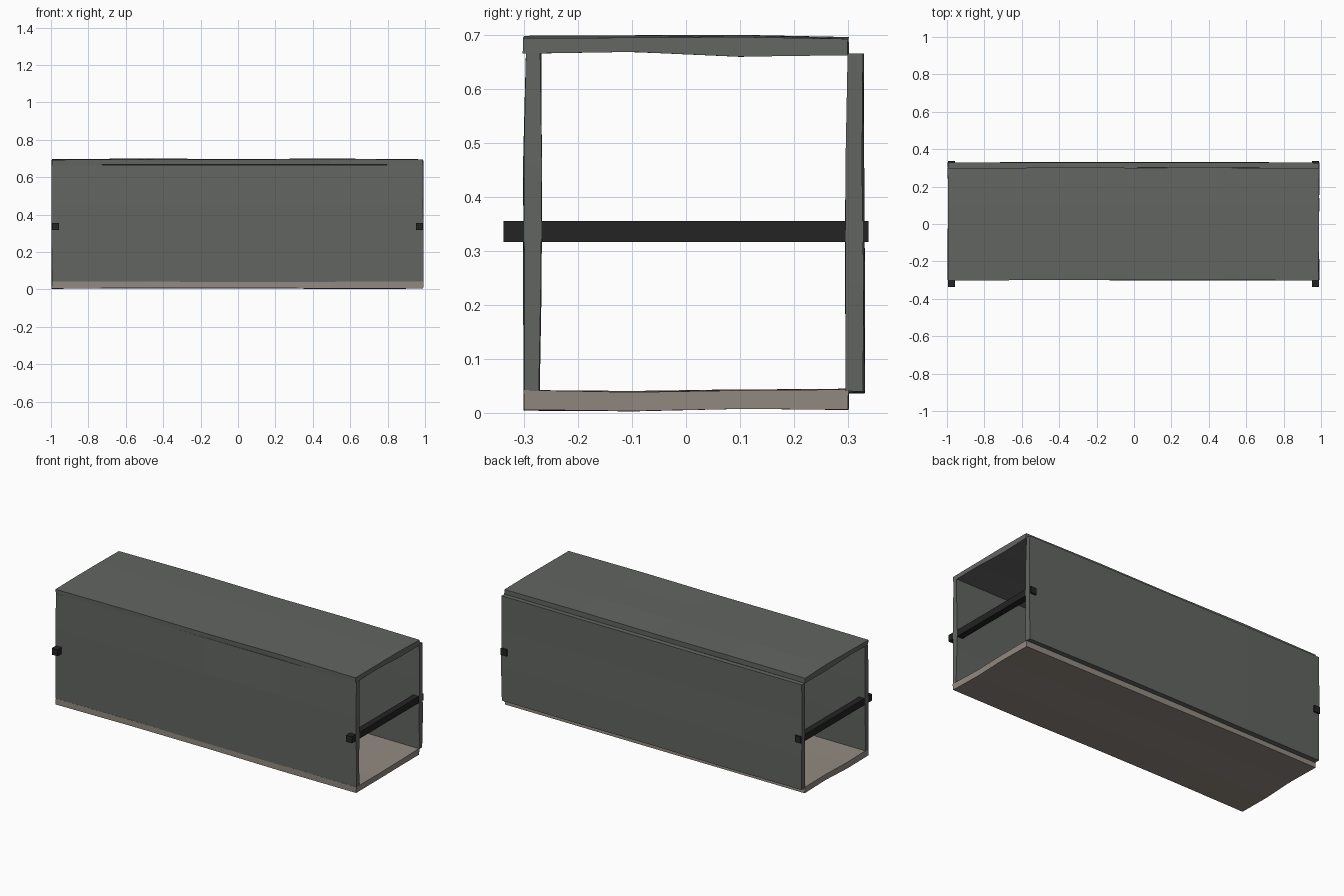
import bpy
import bmesh
import random

random.seed(4)
old = bpy.data.objects.get("Cube")
if old:
    bpy.data.objects.remove(old, do_unlink=True)


def material(name, colour):
    mat = bpy.data.materials.new(name)
    mat.use_nodes = True
    rgba = (*colour, 1)
    mat.diffuse_color = rgba
    mat.node_tree.nodes["Principled BSDF"].inputs["Base Color"].default_value = rgba
    return mat


grey = material("weathered grey", (0.122, 0.13, 0.122))
tan = material("pale brown grey", (0.29, 0.255, 0.22))
black = material("black iron", (0.017, 0.017, 0.017))


def finish(bm, name, mat):
    bmesh.ops.recalc_face_normals(bm, faces=bm.faces)
    mesh = bpy.data.meshes.new(name)
    bm.to_mesh(mesh)
    bm.free()
    mesh.materials.append(mat)
    obj = bpy.data.objects.new(name, mesh)
    bpy.context.scene.collection.objects.link(obj)


def board(name, outer, inner, mat, x_min=-0.995, x_max=0.99, segments=4):
    """Loft a slightly warped plank along x from outer and inner (y, z) edges."""
    bm = bmesh.new()
    ring = outer + inner[::-1]
    rings = []
    for i in range(segments + 1):
        x = x_min + (x_max - x_min) * i / segments
        dy, dz = random.uniform(-0.002, 0.002), random.uniform(-0.002, 0.002)
        rings.append([bm.verts.new((x + random.uniform(-0.003, 0.003),
                                    y + dy + random.uniform(-0.001, 0.001),
                                    z + dz + random.uniform(-0.001, 0.001)))
                      for y, z in ring])
    n = len(ring)
    for a, b in zip(rings, rings[1:]):
        for j in range(n):
            k = (j + 1) % n
            bm.faces.new((a[j], a[k], b[k], b[j]))
    # End caps as strips across the thickness
    for end in (rings[0], rings[-1]):
        for j in range(len(outer) - 1):
            bm.faces.new((end[j], end[j + 1], end[n - 2 - j], end[n - 1 - j]))
    finish(bm, name, mat)


def across(heights):
    return list(zip((-0.3, -0.1, 0.1, 0.3), heights))


def upright(depths):
    return list(zip(depths, (0.038, 0.24, 0.455, 0.664)))


# Four warped boards forming an open-ended box
board("top_board", across((0.695, 0.696, 0.698, 0.694)),
      across((0.667, 0.669, 0.661, 0.664)), grey)
board("bottom_board", across((0.006, 0.004, 0.008, 0.006)),
      across((0.042, 0.039, 0.042, 0.043)), tan)
board("front_board", upright((-0.3, -0.3, -0.3, -0.296)),
      upright((-0.272, -0.269, -0.268, -0.27)), grey)
board("back_board", upright((0.33, 0.33, 0.328, 0.328)),
      upright((0.297, 0.296, 0.297, 0.3)), grey)

# Square bars crossing both open ends
for name, x in (("right_crossbar", -0.975), ("left_crossbar", 0.97)):
    bm = bmesh.new()
    bmesh.ops.create_cube(bm, size=1)
    bmesh.ops.scale(bm, vec=(0.038, 0.676, 0.039), verts=bm.verts)
    bmesh.ops.translate(bm, vec=(x, 0, 0.336), verts=bm.verts)
    finish(bm, name, black)
